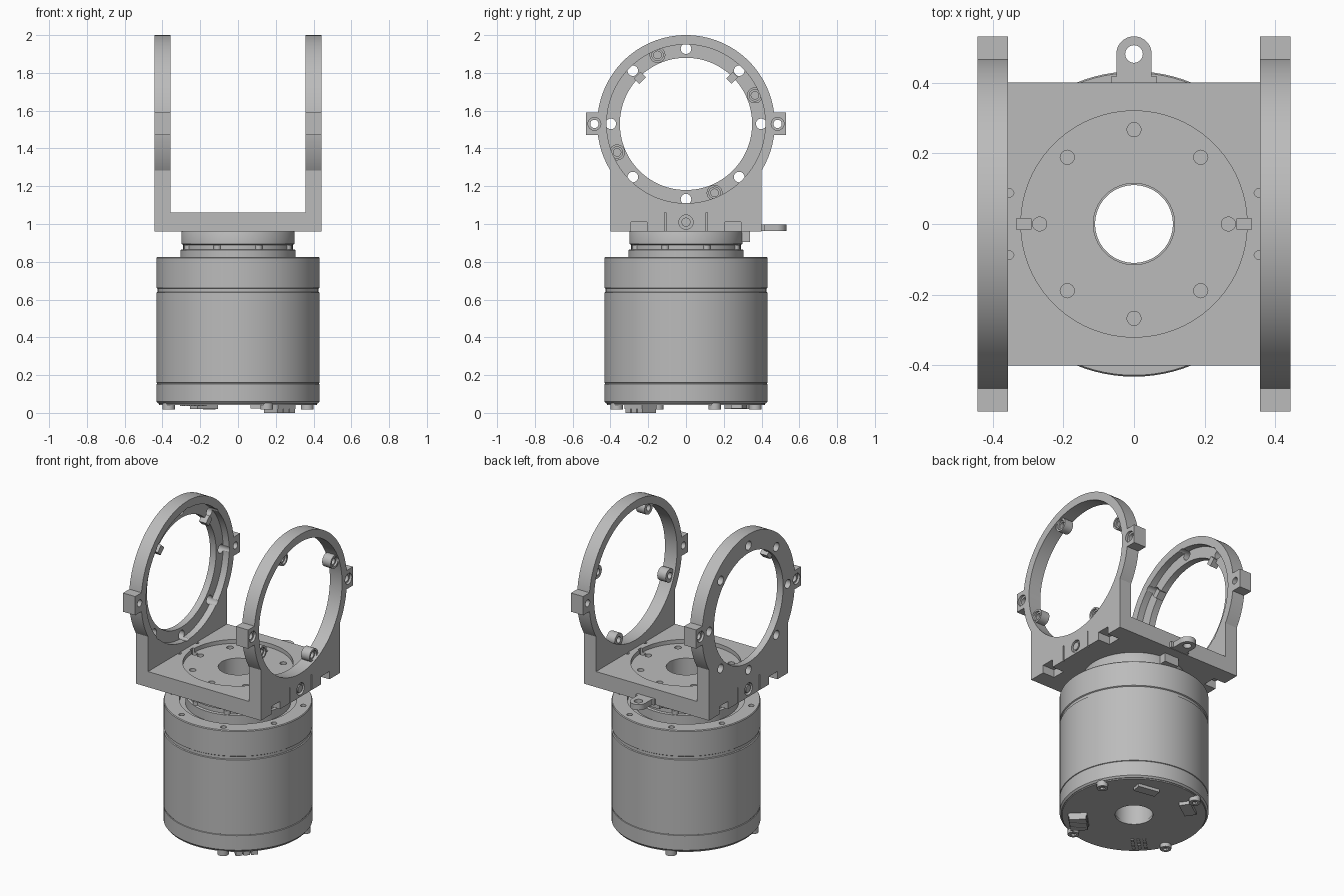
import bpy, bmesh
from math import pi, sin, cos, radians
from mathutils import Matrix, Vector

if "Cube" in bpy.data.objects:
    bpy.data.objects.remove(bpy.data.objects["Cube"])

grey = bpy.data.materials.new("machined_grey")
grey.use_nodes = True
grey.diffuse_color = (0.5, 0.5, 0.5, 1)
grey.node_tree.nodes["Principled BSDF"].inputs["Base Color"].default_value = (0.5, 0.5, 0.5, 1)


def finish(name, bm):
    bmesh.ops.recalc_face_normals(bm, faces=bm.faces)
    mesh = bpy.data.meshes.new(name)
    bm.to_mesh(mesh)
    bm.free()
    mesh.materials.append(grey)
    ob = bpy.data.objects.new(name, mesh)
    bpy.context.collection.objects.link(ob)
    return ob


def box(name, centre, size, turn=0, bevel=0):
    bm = bmesh.new()
    bmesh.ops.create_cube(bm, size=1)
    bmesh.ops.scale(bm, vec=size, verts=bm.verts)
    if bevel:
        bmesh.ops.bevel(bm, geom=bm.edges[:], offset=bevel, segments=2, affect='EDGES')
    m = Matrix.Translation(centre) @ Matrix.Rotation(turn, 4, 'Z')
    bmesh.ops.transform(bm, matrix=m, verts=bm.verts)
    return finish(name, bm)


def rod(name, centre, radius, length, axis='Z', sides=24):
    bm = bmesh.new()
    bmesh.ops.create_cone(bm, cap_ends=True, segments=sides, radius1=radius,
                          radius2=radius, depth=length)
    m = Matrix.Translation(centre)
    if axis == 'X':
        m = m @ Matrix.Rotation(pi / 2, 4, 'Y')
    bmesh.ops.transform(bm, matrix=m, verts=bm.verts)
    return finish(name, bm)


def lathe(name, profile, sides=96):
    # closed radius/height profile swept round the z axis
    bm = bmesh.new()
    rings = [[bm.verts.new((r * cos(2 * pi * i / sides), r * sin(2 * pi * i / sides), z))
              for r, z in profile] for i in range(sides)]
    n = len(profile)
    for i in range(sides):
        a, b = rings[i], rings[(i + 1) % sides]
        for j in range(n):
            k = (j + 1) % n
            bm.faces.new((a[j], b[j], b[k], a[k]))
    return finish(name, bm)


def combine(ob, others, mode='DIFFERENCE'):
    for other in others:
        mod = ob.modifiers.new("cut", 'BOOLEAN')
        mod.operation, mod.solver, mod.object = mode, 'EXACT', other
        bpy.context.view_layer.update()
        done = bpy.data.meshes.new_from_object(
            ob.evaluated_get(bpy.context.evaluated_depsgraph_get()))
        ob.modifiers.clear()
        ob.data = done
        bpy.data.objects.remove(other)
    return ob


def around(radius, count, start=0):
    return [(radius * cos(radians(start) + 2 * pi * i / count),
             radius * sin(radians(start) + 2 * pi * i / count)) for i in range(count)]


BORE = 0.115
AXIS_Z = 1.53
WALL_X = 0.4

# Motor housing with grooves and a recessed top
body = lathe("motor_housing", [
    (BORE, 0.05), (0.422, 0.05), (0.432, 0.06), (0.432, 0.153), (0.428, 0.155),
    (0.428, 0.158), (0.432, 0.16), (0.432, 0.637), (0.426, 0.64), (0.426, 0.658),
    (0.432, 0.662), (0.432, 0.82), (0.428, 0.825), (0.34, 0.825), (0.34, 0.805),
    (BORE, 0.805)])
combine(body, [rod("hole", (x, y, 0.82), 0.017, 0.06) for x, y in around(0.388, 8, 22.5)])

# Output flange between motor and bracket
lathe("output_flange", [
    (BORE, 0.8), (0.305, 0.8), (0.305, 0.863), (0.29, 0.866), (0.29, 0.89),
    (0.3, 0.895), (0.3, 0.955), (0.295, 0.965), (BORE, 0.965)])
for x, y in around(0.285, 8, 22.5):
    rod("flange_screw", (x, y, 0.877), 0.02, 0.024, sides=16)
box("flange_key", (0, 0.315, 0.932), (0.1, 0.05, 0.055))

# Circuit board, screws and connectors underneath
lathe("circuit_board", [(BORE - 0.005, 0.043), (0.418, 0.043), (0.418, 0.06),
                        (BORE - 0.005, 0.06)])
for x, y in around(0.397, 4, 22.5):
    screw = rod("bottom_screw", (x, y, 0.035), 0.033, 0.036)
    combine(screw, [rod("socket", (x, y, 0.015), 0.017, 0.03, sides=6)])
for i in (-1, 0, 1):
    off = Vector((1, 1, 0)).normalized() * i * 0.045
    box("main_connector", Vector((0.22, -0.24, 0.024)) + off, (0.1, 0.04, 0.048), pi * 0.25 + pi / 2)
box("main_connector_base", (0.22, -0.24, 0.034), (0.11, 0.13, 0.025), -pi / 4)
box("side_connector", (-0.18, 0.27, 0.034), (0.13, 0.07, 0.025), radians(35))
box("flat_connector", (0.14, 0.28, 0.035), (0.14, 0.06, 0.022), radians(-10))
for i in range(3):
    for j in range(4):
        u, v = (i - 1) * 0.035, 0.29 + j * 0.03
        box("solder_pad", (-(u + v) * 0.707, (u - v) * 0.707, 0.041), (0.022, 0.018, 0.008), pi / 4)

# Bracket floor with round recess, bolt circle and central bore
floor = box("bracket_floor", (0, 0, 1.01), (0.72, 0.8, 0.1))
cuts = [rod("recess", (0, 0, 1.08), 0.32, 0.09, sides=96),
        rod("bore", (0, 0, 1), BORE, 0.3, sides=64)]
cuts += [rod("hole", (x, y, 1.03), 0.02, 0.08, sides=16) for x, y in around(0.267, 8)]
cuts += [box("notch", (s * 0.312, 0, 1.04), (0.04, 0.03, 0.05)) for s in (-1, 1)]
cuts += [rod("pin", (sx * 0.352, sy * 0.088, 1.05), 0.012, 0.06, sides=12)
         for sx in (-1, 1) for sy in (-1, 1)]
combine(floor, cuts)

# Rear mounting tab
tab = box("rear_tab", (0, 0.44, 0.98), (0.1, 0.09, 0.036))
combine(tab, [rod("tab_end", (0, 0.481, 0.98), 0.05, 0.036, sides=32)], 'UNION')
combine(tab, [rod("tab_hole", (0, 0.481, 0.98), 0.025, 0.1)])
box("tab_root", (0, 0.407, 0.98), (0.13, 0.02, 0.036))


def wall(name, side):
    # Upright with round head, square foot and two ears
    x = side * WALL_X
    ob = rod(name, (x, 0, AXIS_Z), 0.47, 0.086, 'X', 128)
    combine(ob, [box("foot", (x, 0, 1.2), (0.086, 0.8, 0.48))] +
            [box("ear", (x, s * 0.48, AXIS_Z), (0.086, 0.1, 0.12)) for s in (-1, 1)], 'UNION')
    cuts = [rod("ear_hole", (x, s * 0.485, AXIS_Z), 0.022, 0.2, 'X') for s in (-1, 1)]
    cuts += [rod("ear_sink", (x + side * 0.043, s * 0.485, AXIS_Z), 0.034, 0.03, 'X')
             for s in (-1, 1)]
    cuts += [box("foot_slot", (x + side * 0.01, s * 0.25, 0.98), (0.1, 0.085, 0.06))
             for s in (-1, 1)]
    cuts += [box("slit", (x + side * 0.043, s * 0.11, 1.01), (0.02, 0.008, 0.1))
             for s in (-1, 1)]
    cuts += [rod("foot_sink", (x + side * 0.043, 0, 1.01), 0.038, 0.04, 'X')]
    combine(ob, cuts)
    rod("foot_screw", (x + side * 0.026, 0, 1.01), 0.024, 0.03, 'X')
    return ob


# Left upright: wide bore with four screw lugs
left = wall("left_upright", 1)
combine(left, [rod("bore", (WALL_X, 0, AXIS_Z), 0.42, 0.3, 'X', 128)])
lugs = [(WALL_X, y, AXIS_Z + z) for y, z in around(0.395, 4, 22.5)]
combine(left, [rod("lug", p, 0.042, 0.06, 'X') for p in lugs], 'UNION')
combine(left, [rod("lug_hole", p, 0.02, 0.2, 'X') for p in lugs] +
        [rod("lug_sink", (p[0] + 0.03, p[1], p[2]), 0.03, 0.025, 'X') for p in lugs])

# Right upright: inner recess, outer flange with eight holes and two clips
right = wall("right_upright", -1)
combine(right, [rod("bore", (-WALL_X, 0, AXIS_Z), 0.35, 0.3, 'X', 128),
                rod("recess", (-WALL_X + 0.06, 0, AXIS_Z), 0.42, 0.12, 'X', 128)] +
        [rod("hole", (-WALL_X, y, AXIS_Z + z), 0.028, 0.3, 'X') for y, z in around(0.398, 8)])
for y, z in around(0.345, 4, 45)[:2]:
    clip = box("flange_clip", (0, 0, 0), (0.05, 0.05, 0.04))
    clip.location = (-WALL_X, y, AXIS_Z + z)
    clip.rotation_euler.x = pi / 4

# Smooth the round faces, keep the corners crisp
bpy.ops.object.select_all(action='DESELECT')
for ob in bpy.context.collection.objects:
    if ob.type == 'MESH' and grey.name in ob.data.materials:
        ob.select_set(True)
        bpy.context.view_layer.objects.active = ob
bpy.ops.object.shade_smooth_by_angle(angle=radians(30))
